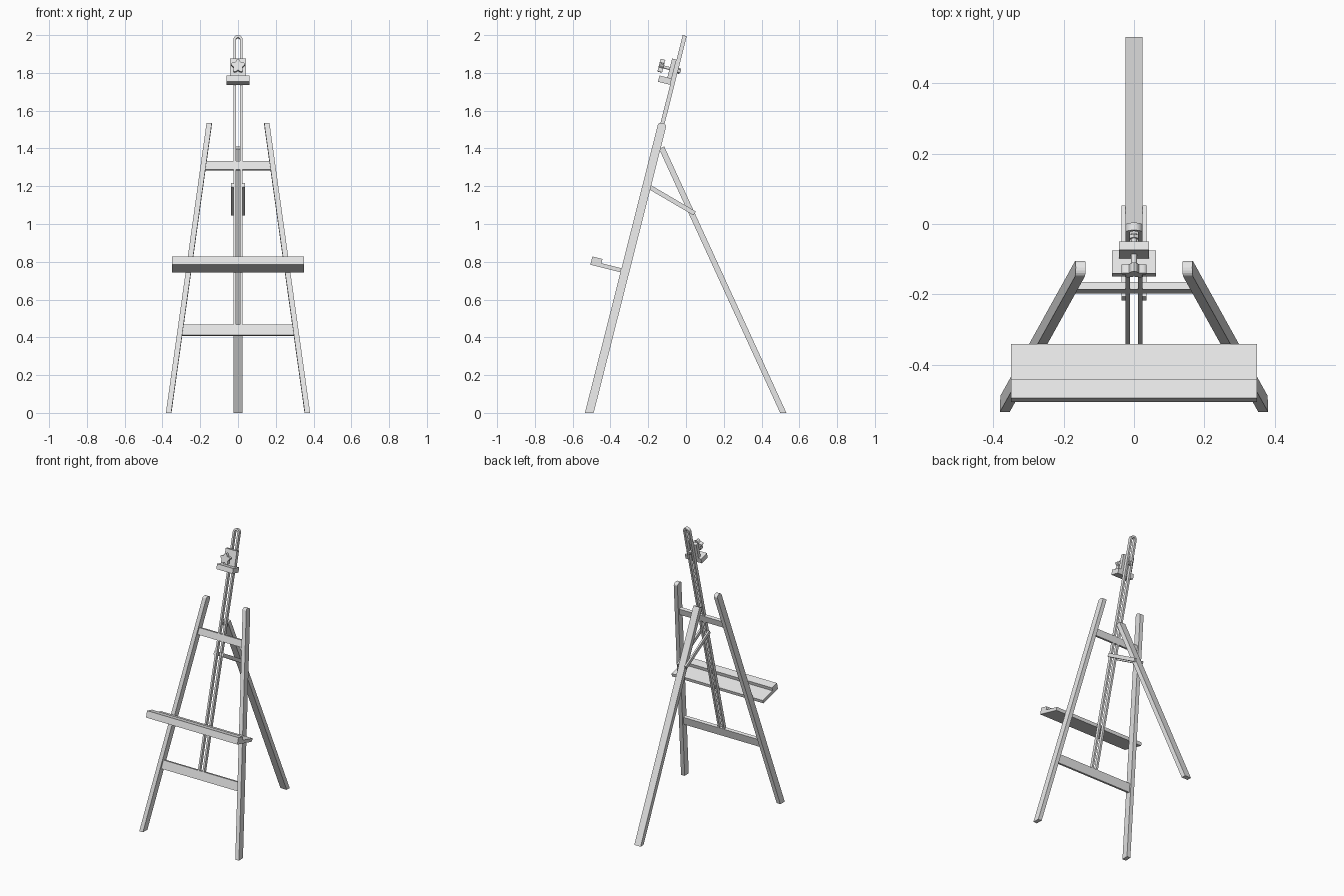
import bpy, bmesh
from math import sin, cos, tan, pi, radians
from mathutils import Matrix

if "Cube" in bpy.data.objects:
    bpy.data.objects.remove(bpy.data.objects["Cube"], do_unlink=True)

grey = bpy.data.materials.new("light grey")
grey.use_nodes = True
colour = (0.8, 0.8, 0.8, 1)
grey.diffuse_color = colour
grey.node_tree.nodes["Principled BSDF"].inputs["Base Color"].default_value = colour

# Leaning frame: x across, y through the easel, z up along it
LEAN = radians(14.2)
FRAME = Matrix.Translation((0, -0.512, 0)) @ Matrix.Rotation(-LEAN, 4, 'X')
UPRIGHT = Matrix.Identity(4)


def prism(name, outline, lo, hi, axis, frame=FRAME, shear=0.0, smooth=False):
    """Extrude a 2D outline from lo to hi along x or y; shear leans x with height."""
    bm = bmesh.new()
    rings = []
    for t in (lo, hi):
        pts = [(t + shear * q, p, q) if axis == 'x' else (p, t, q) for p, q in outline]
        rings.append([bm.verts.new(p) for p in pts])
    bm.faces.new(rings[0])
    bm.faces.new(rings[1][::-1])
    n = len(outline)
    for i in range(n):
        j = (i + 1) % n
        bm.faces.new((rings[0][i], rings[1][i], rings[1][j], rings[0][j]))
    bmesh.ops.transform(bm, matrix=frame, verts=bm.verts)
    bmesh.ops.recalc_face_normals(bm, faces=bm.faces)
    mesh = bpy.data.meshes.new(name)
    bm.to_mesh(mesh)
    bm.free()
    mesh.materials.append(grey)
    obj = bpy.data.objects.new(name, mesh)
    bpy.context.collection.objects.link(obj)
    if smooth:
        bpy.ops.object.select_all(action='DESELECT')
        obj.select_set(True)
        bpy.context.view_layer.objects.active = obj
        bpy.ops.object.shade_smooth_by_angle(angle=radians(30))
    return obj


def rect(a, b, c, d):
    return [(a, c), (b, c), (b, d), (a, d)]


def round_outline(z, radius, count, wave=0.0):
    angles = [2 * pi * i / count + pi / 2 for i in range(count)]
    return [((radius + wave * cos(5 * (t - pi / 2))) * cos(t),
             z + (radius + wave * cos(5 * (t - pi / 2))) * sin(t)) for t in angles]


def bar(start, end, width):
    """Outline of a straight bar in the side plane, cut square at the start."""
    (y0, z0), (y1, z1) = start, end
    length = ((y1 - y0) ** 2 + (z1 - z0) ** 2) ** 0.5
    ny, nz = -(z1 - z0) / length * width / 2, (y1 - y0) / length * width / 2
    return [(y0 + ny, z0 + nz), (y1 + ny, z1 + nz), (y1 - ny, z1 - nz), (y0 - ny, z0 - nz)]


# Front legs: flat on the floor, rounded at the top, leaning inward
HALF, LEG_TOP, FOOT_X, TAPER = 0.0225, 1.583, 0.367, 0.136
leg = [(-HALF, -HALF * tan(LEAN)), (HALF, HALF * tan(LEAN))]
leg += [(HALF * cos(t), LEG_TOP - 0.014 + 0.014 * sin(t)) for t in [pi * i / 8 for i in range(9)]]
for side, label in ((1, "left"), (-1, "right")):
    x = side * FOOT_X
    prism(label + "_front_leg", leg, x - 0.014, x + 0.014, 'x', shear=-side * TAPER)

# Crossbars fitted between the legs
for name, low, high in (("lower_crossbar", 0.422, 0.48), ("upper_crossbar", 1.327, 1.373)):
    a, b = FOOT_X - TAPER * low - 0.008, FOOT_X - TAPER * high - 0.008
    prism(name, [(-a, low), (a, low), (b, high), (-b, high)], -0.011, 0.011, 'y')

# Slotted mast with an arched top
OUT, INN, MAST_TOP = 0.024, 0.011, 2.06
arc = [pi * i / 12 for i in range(13)]
centre = MAST_TOP - OUT
mast = [(OUT, 0.475)] + [(OUT * cos(t), centre + OUT * sin(t)) for t in arc] + [(-OUT, 0.475)]
mast += [(-INN, 0.475)] + [(INN * cos(t), centre + INN * sin(t)) for t in reversed(arc)] + [(INN, 0.475)]
prism("slotted_mast", mast, -0.011, 0.011, 'y', smooth=True)

# Tray with a raised front lip
tray = [(-0.0225, 0.762), (-0.0225, 0.784), (-0.132, 0.784),
        (-0.132, 0.807), (-0.187, 0.807), (-0.187, 0.762)]
prism("tray", tray, -0.35, 0.35, 'x')

# Canvas clamp: plate, gripping block, bolt, star knob and nut
prism("clamp_plate", rect(-0.043, 0.043, 1.789, 1.926), -0.035, -0.011, 'y')
prism("clamp_block", rect(-0.062, 0.062, 1.789, 1.823), -0.078, -0.011, 'y')
KNOB_Z = 1.872
prism("clamp_bolt", round_outline(KNOB_Z, 0.008, 20), -0.085, 0.026, 'y', smooth=True)
prism("star_knob", round_outline(KNOB_Z, 0.031, 50, 0.007), -0.094, -0.068, 'y', smooth=True)
prism("clamp_nut", round_outline(KNOB_Z, 0.016, 6), 0.011, 0.021, 'y')

# Rear leg, square at the top and level on the floor
rear = bar((-0.129, 1.404), (0.515, 0), 0.03)
slope = (0.515 + 0.129) / 1.404
rear = [(y + slope * z, 0) if i in (1, 2) else (y, z) for i, (y, z) in enumerate(rear)]
prism("rear_leg", rear, -0.024, 0.024, 'x', UPRIGHT)

# Pair of stay plates linking the mast and the rear leg
stay = bar((-0.212, 1.207), (0.046, 1.056), 0.024)
for side, label in ((1, "left"), (-1, "right")):
    prism(label + "_stay", stay, side * 0.024, side * 0.036, 'x', UPRIGHT)
